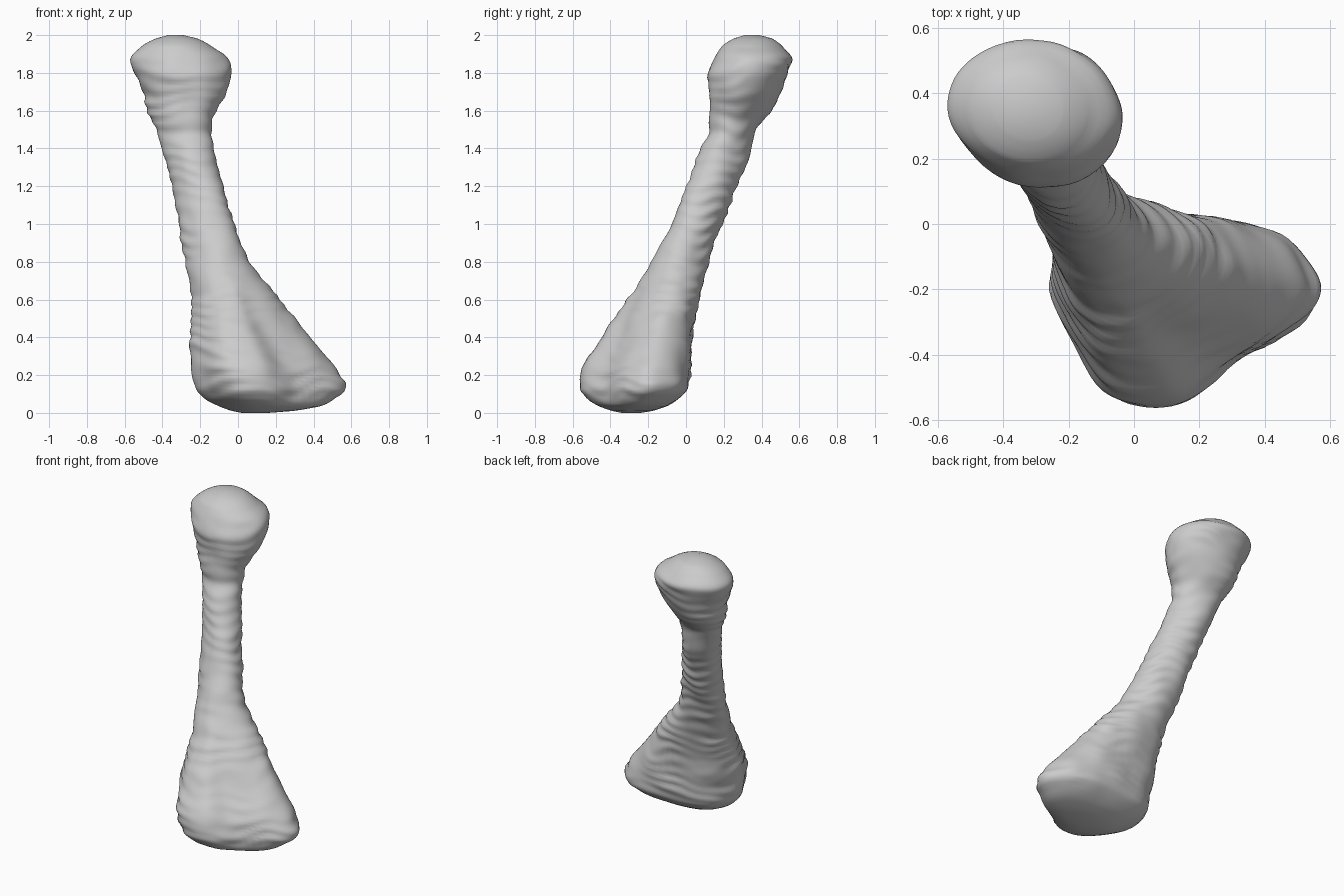
import bpy
import bmesh
import math
from mathutils import Vector, noise

cube = bpy.data.objects.get("Cube")
if cube:
    bpy.data.objects.remove(cube, do_unlink=True)

# Shaft stations in hundredths: height, x min, x max, y min, y max, triangularity in percent
STATIONS = [
    (0, 2, 16, -34, -24, 30), (1, -3, 29, -39, -18, 45), (4, -11, 45, -47, -9, 65),
    (8, -18, 52, -53, -3, 85), (13, -22, 57, -56, 1, 95), (20, -24, 54, -56, 2, 95),
    (40, -25, 38, -45, 3, 85), (60, -25, 22, -31, 7, 55), (80, -28, 6, -18, 12, 20),
    (100, -31, -2, -8, 19, 5), (120, -35, -8, 0, 27, 0), (140, -40, -13, 8, 35, 0),
    (150, -43, -14, 12, 38, 0), (160, -48, -12, 12, 45, 0), (170, -51, -6, 12, 50, 0),
    (180, -55, -3, 12, 54, 0), (187, -57, -5, 15, 56, 0), (194, -51, -14, 19, 51, 0),
    (198, -44, -21, 25, 46, 0), (200, -37, -29, 31, 39, 0),
]

# Outline of the flared foot, running from the left side around the back
FOOT = [(-25, -20), (-12, -2), (25, 2), (45, -4), (54, -18),
        (47, -31), (27, -42), (13, -55), (-5, -55), (-18, -40)]

SUBDIVISIONS = 7
RING_STEP = 0.016


def spline(a, b, c, d, t):
    """Catmull-Rom value between b and c."""
    return b + 0.5 * t * (c - a + t * (2 * a - 5 * b + 4 * c - d + t * (3 * (b - c) + d - a)))


def normalise(points):
    """Fit a loop of points into the unit square."""
    xs, ys = zip(*points)
    return [((x - min(xs)) / (max(xs) - min(xs)), (y - min(ys)) / (max(ys) - min(ys)))
            for x, y in points]


def smooth_loop(points):
    """Round a closed control polygon."""
    count = len(points)
    loop = []
    for i in range(count):
        near = [points[(i + k) % count] for k in (-1, 0, 1, 2)]
        for s in range(SUBDIVISIONS):
            loop.append(tuple(spline(*axis, s / SUBDIVISIONS) for axis in zip(*near)))
    return loop


def tilted_ellipse(loop, slant):
    """Slanted oval whose points match the directions of the given loop."""
    angles = [math.atan2(y - 0.5, x - 0.5) for x, y in loop]
    return normalise([(math.cos(a + slant), math.sin(a - slant)) for a in angles])


def monotone_slope(before, here, after):
    """Limited tangent so widths never overshoot between stations."""
    left = (here[1] - before[1]) / (here[0] - before[0])
    right = (after[1] - here[1]) / (after[0] - here[0])
    return 2 * left * right / (left + right) if left * right > 0 else 0


def sample(column, z):
    """Smoothly interpolate one station column at a height."""
    pts = [(s[0] / 100, s[column] / 100) for s in STATIONS]
    last = len(pts) - 2
    i = next((k for k in range(last + 1) if z <= pts[k + 1][0]), last)
    (z0, v0), (z1, v1) = pts[i], pts[i + 1]
    h = z1 - z0
    t = (z - z0) / h
    chord = (v1 - v0) / h
    m0 = monotone_slope(pts[i - 1], pts[i], pts[i + 1]) if i > 0 else chord
    m1 = monotone_slope(pts[i], pts[i + 1], pts[i + 2]) if i < last else chord
    blend = t * t * (3 - 2 * t)
    return (v0 + (v1 - v0) * blend
            + h * t * (1 - t) * ((1 - t) * m0 - t * m1))


def ripple(point):
    """Irregular growth ridges running around the surface."""
    wander = noise.noise(point * 4) * 7
    strength = 0.003 + 0.005 * noise.noise(point * 4 + Vector((7, 3, 1)))
    fade = min(1, point.z / 0.15, (2 - point.z) / 0.2)
    lumps = 0.012 * noise.noise(point * 7)
    return fade * (strength * math.sin(math.tau * point.z / 0.075 + wander) + lumps)


foot_loop = normalise(smooth_loop(FOOT))

# Ring heights: an even spacing, with every station near the ends included
heights = {round(k * RING_STEP, 3) for k in range(int(2 / RING_STEP) + 1)}
heights |= {s[0] / 100 for s in STATIONS if s[0] < 10 or s[0] > 190}
heights = sorted(heights)

# Loft the bone, its oval straightening towards the head
bm = bmesh.new()
rings = []
for z in heights:
    x0, x1, y0, y1, tri = (sample(c, z) for c in range(1, 6))
    slant = 0.12 - 0.09 * min(1, max(0, (z - 1.45) / 0.35))
    oval_loop = tilted_ellipse(foot_loop, slant)
    section = normalise([(o[0] + (f[0] - o[0]) * tri, o[1] + (f[1] - o[1]) * tri)
                         for o, f in zip(oval_loop, foot_loop)])
    centre = Vector(((x0 + x1) / 2, (y0 + y1) / 2, z))
    ring = []
    for u, v in section:
        p = Vector((x0 + u * (x1 - x0), y0 + v * (y1 - y0), z))
        p += (p - centre).normalized() * ripple(p)
        ring.append(bm.verts.new(p))
    rings.append(ring)

for low, high in zip(rings, rings[1:]):
    for i in range(len(low)):
        j = (i + 1) % len(low)
        bm.faces.new((low[i], low[j], high[j], high[i]))
bm.faces.new(rings[0])
bm.faces.new(rings[-1])
bmesh.ops.recalc_face_normals(bm, faces=bm.faces)

mesh = bpy.data.meshes.new("bone")
bm.to_mesh(mesh)
bm.free()
bone = bpy.data.objects.new("bone", mesh)
bpy.context.collection.objects.link(bone)

# Plain grey surface
grey = bpy.data.materials.new("bone grey")
grey.use_nodes = True
colour = (0.6, 0.6, 0.6, 1)
grey.diffuse_color = colour
grey.node_tree.nodes["Principled BSDF"].inputs["Base Color"].default_value = colour
mesh.materials.append(grey)

bpy.ops.object.select_all(action="DESELECT")
bone.select_set(True)
bpy.context.view_layer.objects.active = bone
bpy.ops.object.shade_smooth_by_angle(angle=math.radians(60))
